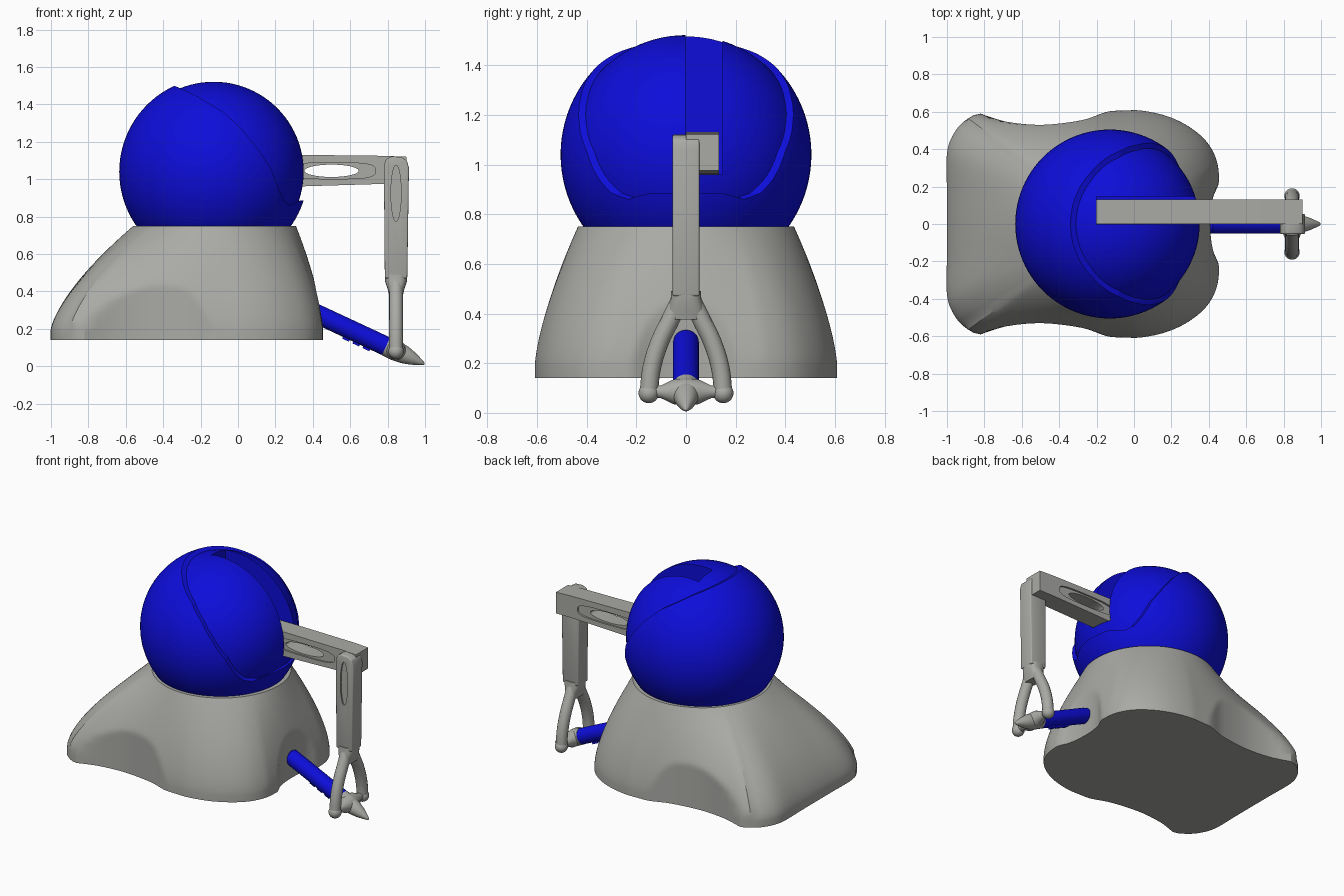
import bpy, bmesh
from math import sin, cos, pi
from mathutils import Vector

cube = bpy.data.objects.get("Cube")
if cube:
    bpy.data.objects.remove(cube, do_unlink=True)


def material(name, rgb):
    m = bpy.data.materials.new(name)
    m.use_nodes = True
    m.diffuse_color = (*rgb, 1)
    m.node_tree.nodes["Principled BSDF"].inputs["Base Color"].default_value = (*rgb, 1)
    return m


GREY = material("warm_grey", (0.40, 0.40, 0.38))
BLUE = material("deep_blue", (0.004, 0.004, 0.70))


def from_bmesh(name, bm, mat):
    bmesh.ops.recalc_face_normals(bm, faces=bm.faces)
    me = bpy.data.meshes.new(name)
    bm.to_mesh(me)
    bm.free()
    ob = bpy.data.objects.new(name, me)
    bpy.context.collection.objects.link(ob)
    me.materials.append(mat)
    return ob


def smooth(ob, angle=0.6):
    bpy.ops.object.select_all(action="DESELECT")
    ob.select_set(True)
    bpy.context.view_layer.objects.active = ob
    bpy.ops.object.shade_smooth_by_angle(angle=angle)
    return ob


def bake(ob):
    """Replace the object's mesh by its modified result."""
    dg = bpy.context.evaluated_depsgraph_get()
    me = bpy.data.meshes.new_from_object(ob.evaluated_get(dg))
    ob.modifiers.clear()
    ob.data = me


def cut(ob, *cutters):
    for c in cutters:
        mod = ob.modifiers.new("cut", "BOOLEAN")
        mod.operation, mod.solver, mod.object = "DIFFERENCE", "EXACT", c
        bake(ob)
        bpy.data.objects.remove(c, do_unlink=True)


def bevel(ob, width):
    mod = ob.modifiers.new("bevel", "BEVEL")
    mod.width, mod.segments, mod.limit_method = width, 3, "ANGLE"
    bake(ob)


def prism(name, pts, y0, y1, mat):
    """Front profile of (x, z) points pushed from y0 to y1."""
    bm = bmesh.new()
    face = bm.faces.new([bm.verts.new((x, y0, z)) for x, z in pts])
    out = bmesh.ops.extrude_face_region(bm, geom=[face])["geom"]
    moved = [v for v in out if isinstance(v, bmesh.types.BMVert)]
    bmesh.ops.translate(bm, verts=moved, vec=(0, y1 - y0, 0))
    return from_bmesh(name, bm, mat)


def ellipse(cx, cz, a, b, power=1.0, n=48):
    def s(v):
        return abs(v) ** power * (1 if v >= 0 else -1)
    return [(cx + a * s(cos(2 * pi * i / n)), cz + b * s(sin(2 * pi * i / n))) for i in range(n)]


def loft(name, rings, mat):
    bm = bmesh.new()
    loops = [[bm.verts.new(p) for p in ring] for ring in rings]
    n = len(loops[0])
    for a, b in zip(loops, loops[1:]):
        for i in range(n):
            j = (i + 1) % n
            bm.faces.new((a[i], a[j], b[j], b[i]))
    bm.faces.new(loops[0])
    bm.faces.new(loops[-1])
    return from_bmesh(name, bm, mat)


def lathe(name, start, axis, profile, mat, n=32):
    """Turned part: profile of (distance, radius) along an axis."""
    axis = Vector(axis).normalized()
    u = axis.orthogonal().normalized()
    v = axis.cross(u)
    rings = [[Vector(start) + axis * d + (u * cos(2 * pi * i / n) + v * sin(2 * pi * i / n)) * r
              for i in range(n)] for d, r in profile]
    return smooth(loft(name, rings, mat))


def ball(name, centre, radius, mat, u=96, v=48):
    bm = bmesh.new()
    bmesh.ops.create_uvsphere(bm, u_segments=u, v_segments=v, radius=radius)
    bmesh.ops.translate(bm, verts=bm.verts, vec=centre)
    return smooth(from_bmesh(name, bm, mat))


# ---- Flared base: scalloped footprint rising to a round collar ----
CX, TOP_R, Z0, Z1, Z2 = -0.125, 0.435, 0.14, 0.185, 0.75
corner = [(-.82, .59), (-.9, .555), (-.96, .49), (-1, .38), (-1, .15)]
shoulder = [(.455, .23), (.435, .36), (.36, .47), (.22, .56), (.05, .605), (-.12, .605)]
notch = [(.41, .06), (.425, .15)]
scoop = [(-.28, .555), (-.5, .53), (-.7, .55)]


def closed_curve(half, steps=6):
    pts = [Vector(p) for p in half + [(x, -y) for x, y in reversed(half)]]
    out, n = [], len(pts)
    for i in range(n):
        a, b, c, d = (pts[(i + k) % n] for k in (-1, 0, 1, 2))
        for s in range(steps):
            t = s / steps
            out.append(0.5 * (2 * b + (c - a) * t + (2 * a - 5 * b + 4 * c - d) * t * t
                              + (3 * b - a - 3 * c + d) * t ** 3))
    return out


def reach(poly, ang):
    """Distance from the collar axis to the outline in one direction."""
    d, o, best = Vector((cos(ang), sin(ang))), Vector((CX, 0)), 0
    for a, b in zip(poly, poly[1:] + poly[:1]):
        a, b = a - o, b - o
        ca, cb = d.cross(a), d.cross(b)
        if ca * cb <= 0 and ca != cb:
            best = max(best, d.dot(a.lerp(b, ca / (ca - cb))))
    return best


N = 192
angles = [2 * pi * (i + 0.5) / N for i in range(N)]
foot_line = closed_curve(notch + shoulder + scoop + corner)
hull_line = closed_curve(shoulder + corner)
foot = [reach(foot_line, a) for a in angles]
hull = [reach(hull_line, a) for a in angles]
rings = []
for k in range(-1, 29):
    s = max(k, 0) / 28
    z = Z0 if k < 0 else Z1 + (Z2 - Z1) * s
    w = s ** 1.5
    radii = [min(h * (1 - w) + TOP_R * w, f) for h, f in zip(hull, foot)]
    rings.append([(CX + r * cos(a), r * sin(a), z) for r, a in zip(radii, angles)])
smooth(loft("base", rings, GREY), 0.5)

# ---- Ball: outer shell with an open front, inner ball with a slot ----
C = (-0.13, 0, 1.04)
shell = ball("outer_shell", C, 0.505, BLUE)
opening = [(-.34, 1.7), (-.34, 1.5), (-.23, 1.45), (-.08, 1.36), (.02, 1.27), (.1, 1.17), (.18, 1.05),
           (.22, .94), (.245, .885), (.28, .86), (.33, .885), (.6, .9), (.6, 1.7)]
cut(shell, prism("opening_cutter", opening, -0.7, 0.7, BLUE))
# hollow the shell so that the slot is not blocked
slot = [(-.2, .96), (.6, .96), (.6, 1.7), (-.2, 1.7)]
cut(shell, prism("shell_slot_cutter", slot, -0.002, 0.147, BLUE))
smooth(shell, 0.5)
inner = ball("inner_ball", C, 0.481, BLUE)
cut(inner, prism("slot_cutter", slot, -0.002, 0.147, BLUE))
smooth(inner, 0.5)

# ---- Horizontal arm with recessed sides and an oval window ----
arm = prism("horizontal_arm", [(-.2, .96), (.35, .962), (.78, .975), (.9, .975), (.9, 1.12),
                               (.78, 1.125), (.35, 1.13), (-.2, 1.13)], 0.0, 0.132, GREY)
cut(arm, *[prism("recess_cutter", ellipse(.51, 1.045, .225, .043, 0.6), a, b, GREY)
           for a, b in ((-0.1, 0.012), (0.12, 0.2))])
cut(arm, prism("window_cutter", ellipse(.5, 1.045, .145, .033), -0.1, 0.3, GREY))
smooth(arm, 0.5)

# ---- Vertical arm with a shallow oval recess, and its tapered neck ----
upright = prism("vertical_arm", [(.785, .47), (.78, 1.07), (.79, 1.105), (.82, 1.122), (.875, 1.118),
                                 (.903, 1.1), (.914, 1.06), (.905, .47)], -0.054, 0.054, GREY)
bevel(upright, 0.008)
cut(upright, prism("oval_cutter", ellipse(.845, .925, .027, .15), -0.1, -0.044, GREY))
smooth(upright)


def oval_ring(x, z, a, b, n=32):
    return [(px, py, z) for px, py in ellipse(x, 0, a, b, 0.7, n)]


smooth(loft("fork_neck", [oval_ring(.845, .49, .06, .06), oval_ring(.845, .455, .059, .062),
                          oval_ring(.845, .41, .044, .074), oval_ring(.845, .375, .036, .07)], GREY))

# ---- Fork: two curved tines with rounded ends ----
for side, label in ((1, "left"), (-1, "right")):
    cu = bpy.data.curves.new("tine_path", "CURVE")
    cu.dimensions, cu.bevel_depth, cu.bevel_resolution = "3D", 0.037, 6
    cu.use_fill_caps = True
    path = [(.03, .44), (.065, .37), (.108, .28), (.138, .18), (.15, .08)]
    sp = cu.splines.new("BEZIER")
    sp.bezier_points.add(len(path) - 1)
    for p, (y, z) in zip(sp.bezier_points, path):
        p.co = (.845, side * y, z)
        p.handle_left_type = p.handle_right_type = "AUTO"
    tmp = bpy.data.objects.new("tine_path", cu)
    bpy.context.collection.objects.link(tmp)
    me = bpy.data.meshes.new_from_object(tmp.evaluated_get(bpy.context.evaluated_depsgraph_get()))
    bpy.data.objects.remove(tmp, do_unlink=True)
    tine = bpy.data.objects.new(label + "_tine", me)
    bpy.context.collection.objects.link(tine)
    me.materials.clear()
    me.materials.append(GREY)
    smooth(tine)
    ball(label + "_tine_end", (.845, side * .15, .08), 0.041, GREY, 24, 16)
    lathe(label + "_pivot", (.845, 0, .085), (0, side, 0), [(0, .055), (.05, .05), (.1, .026), (.15, .024)], GREY)

# ---- Pen: blue barrel, grey nose, small ribs underneath ----
START, AXIS = Vector((.42, 0, .28)), Vector((.906, 0, -.422)).normalized()
lathe("pen_barrel", START, AXIS, [(-.03, .04), (-.02, .05), (0, .052), (.415, .052)], BLUE)
lathe("pen_nose", START, AXIS, [(.41, .053), (.47, .054), (.52, .048), (.57, .034), (.61, .018),
                                (.632, .008), (.638, .001)], GREY)
under = Vector((AXIS.z, 0, -AXIS.x))
for i in range(3):
    bm = bmesh.new()
    bmesh.ops.create_cube(bm, size=1)
    bmesh.ops.scale(bm, verts=bm.verts, vec=(.04, .03, .02))
    rib = from_bmesh("pen_rib", bm, BLUE)
    rib.rotation_euler.y = 0.436
    rib.location = START + AXIS * (.2 + .06 * i) + under * .052
